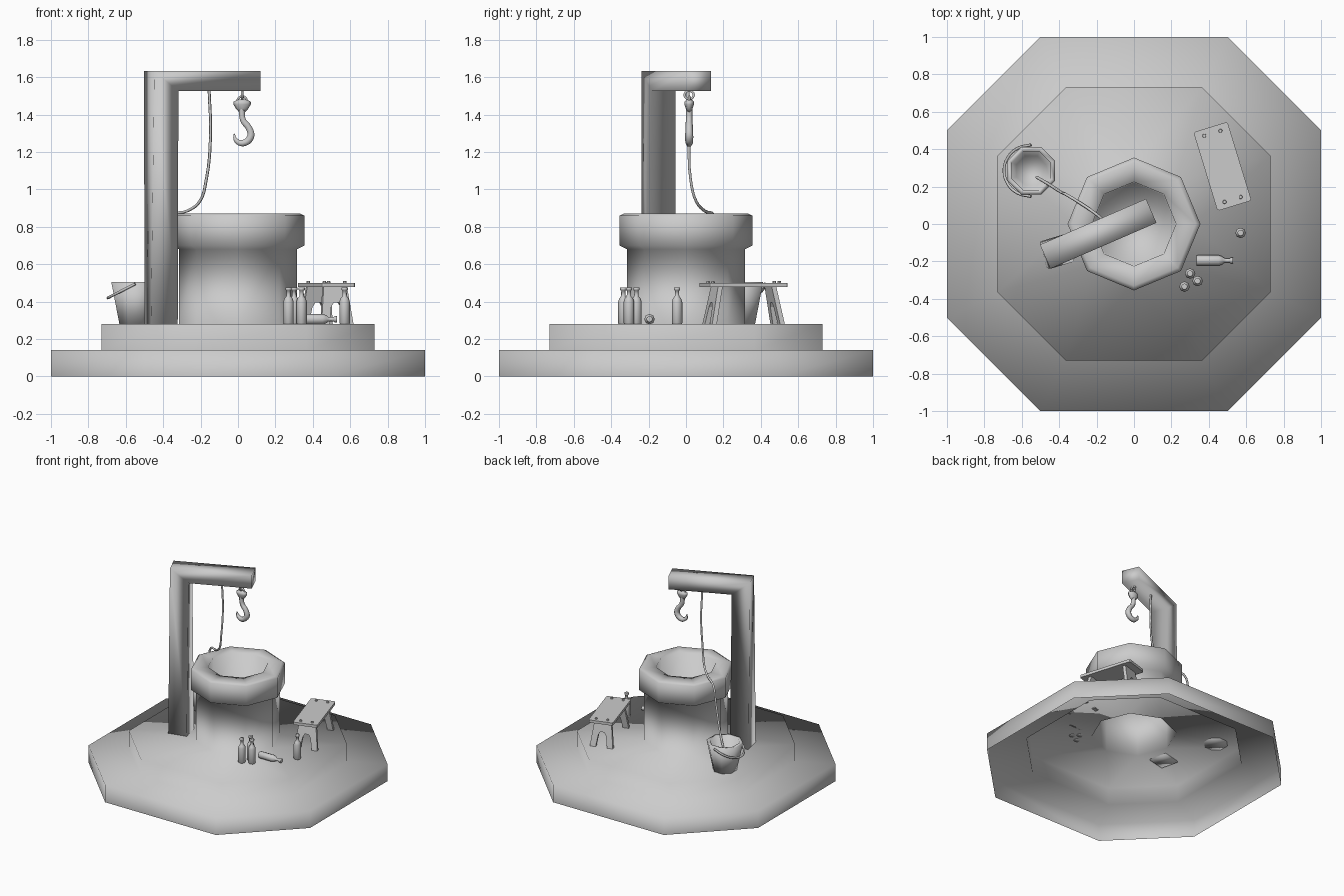
import bpy, bmesh, math
from mathutils import Matrix, Vector

if "Cube" in bpy.data.objects:
    bpy.data.objects.remove(bpy.data.objects["Cube"], do_unlink=True)

stone = bpy.data.materials.new("plain_grey")
stone.use_nodes = True
GREY = (0.6, 0.6, 0.6, 1)
stone.diffuse_color = GREY
stone.node_tree.nodes["Principled BSDF"].inputs["Base Color"].default_value = GREY


def finish(name, bm, matrix=Matrix(), smooth=True, fix_normals=True):
    """Turn a bmesh into a named, shaded object."""
    if fix_normals:
        bmesh.ops.recalc_face_normals(bm, faces=bm.faces)
    bm.transform(matrix)
    for f in bm.faces:
        f.smooth = smooth
    mesh = bpy.data.meshes.new(name)
    bm.to_mesh(mesh)
    bm.free()
    mesh.materials.append(stone)
    obj = bpy.data.objects.new(name, mesh)
    bpy.context.collection.objects.link(obj)
    return obj


def circle(r, z, sides=8, turn=0.0):
    step = math.tau / sides
    return [(r * math.cos(i * step + turn), r * math.sin(i * step + turn), z) for i in range(sides)]


def skin(name, rings, cap_start=False, matrix=Matrix()):
    """Join rings of points with quads and close the last ring."""
    bm = bmesh.new()
    loops = [[bm.verts.new(p) for p in ring] for ring in rings]
    n = len(loops[0])
    for a, b in zip(loops, loops[1:]):
        for i in range(n):
            j = (i + 1) % n
            bm.faces.new((a[i], a[j], b[j], b[i]))
    bm.faces.new(loops[-1])
    if cap_start:
        bm.faces.new(loops[0][::-1])
    return finish(name, bm, matrix, fix_normals=False)


def prism(bm, outline, depth, place):
    """Extrude an (x, z) outline along y, centred, then move it into place."""
    front = [bm.verts.new(place @ Vector((x, -depth / 2, z))) for x, z in outline]
    back = [bm.verts.new(place @ Vector((x, depth / 2, z))) for x, z in outline]
    bm.faces.new(front)
    bm.faces.new(back[::-1])
    for i in range(len(front)):
        j = (i + 1) % len(front)
        bm.faces.new((front[i], back[i], back[j], front[j]))


def tube(name, points, radius, taper=None, closed=False):
    """Round tube through the points, as a mesh."""
    data = bpy.data.curves.new(name, "CURVE")
    data.dimensions = "3D"
    data.bevel_depth = radius
    data.bevel_resolution = 1
    data.resolution_u = 4
    data.use_fill_caps = True
    spline = data.splines.new("BEZIER")
    spline.bezier_points.add(len(points) - 1)
    spline.use_cyclic_u = closed
    for i, (bp, p) in enumerate(zip(spline.bezier_points, points)):
        bp.co = p
        bp.handle_left_type = bp.handle_right_type = "AUTO"
        bp.radius = taper[i] if taper else 1
    data.materials.append(stone)
    obj = bpy.data.objects.new(name, data)
    bpy.context.collection.objects.link(obj)
    bpy.ops.object.select_all(action="DESELECT")
    obj.select_set(True)
    bpy.context.view_layer.objects.active = obj
    bpy.ops.object.convert(target="MESH")
    for f in obj.data.polygons:
        f.use_smooth = True


# Stepped platform and well, one open-bottomed skin
def step_ring(r, z):
    h = r / 2
    return [(x, y, z) for x, y in ((r, h), (h, r), (-h, r), (-r, h),
                                   (-r, -h), (-h, -r), (h, -r), (r, -h))]


well = [(0.315, 0.28), (0.315, 0.68), (0.355, 0.70), (0.355, 0.86), (0.33, 0.872), (0.225, 0.872), (0.22, 0.6)]
skin("platform_and_well",
     [step_ring(1, 0), step_ring(1, 0.14), step_ring(0.73, 0.14), step_ring(0.73, 0.28)]
     + [circle(r, z) for r, z in well])

# Leaning crane post with its arm, twisted a little at the foot
bm = bmesh.new()
prism(bm, [(0, 0.27), (0.14, 0.27), (0.14, 1.525), (0.618, 1.525), (0.618, 1.632), (0, 1.632)], 0.14, Matrix())
foot = [v for v in bm.verts if v.co.z < 0.3]
axis = Matrix.Translation((-0.07, 0, 0))
bmesh.ops.rotate(bm, verts=foot, cent=(0.07, 0, 0), matrix=Matrix.Rotation(math.radians(-10), 3, "Z"))
bmesh.ops.scale(bm, verts=foot, vec=(1.05, 1.05, 1), space=axis)
finish("crane_post", bm, Matrix.Translation((-0.475, -0.175, 0)) @ Matrix.Rotation(math.radians(23.4), 4, "Z"))

# Hook hanging from the arm
HX, HY = 0.022, 0.017
for name, z, across in (("upper_ring", 1.505, True), ("lower_ring", 1.475, False)):
    ring = []
    for i in range(8):
        a = i * math.tau / 8
        s = 0.024 * math.cos(a)
        ring.append((HX + (0 if across else s), HY + (s if across else 0), z + 0.022 * math.sin(a)))
    tube(name, ring, 0.007, closed=True)
skin("hook_collar",
     [circle(r, z) for r, z in ((0.018, 1.415), (0.032, 1.43), (0.047, 1.455), (0.047, 1.468), (0.025, 1.48))],
     True, Matrix.Translation((HX, HY, 0)) @ Matrix.Diagonal((1, 0.55, 1, 1)))
hook = [(0.02, 1.43), (0.027, 1.37), (0.06, 1.325), (0.067, 1.28), (0.025, 1.247), (-0.01, 1.262), (-0.022, 1.297)]
tube("hook", [(x, HY, z) for x, z in hook], 0.02, [0.9, 0.9, 1, 1.1, 1, 0.7, 0.2])

# Rope from the arm, over the rim and into the bucket
tube("rope", [(-0.155, 0.01, 1.54), (-0.147, 0.015, 1.29), (-0.17, 0.025, 1.05), (-0.205, 0.055, 0.935),
              (-0.27, 0.1, 0.885), (-0.35, 0.15, 0.86), (-0.39, 0.17, 0.72), (-0.46, 0.215, 0.52),
              (-0.52, 0.25, 0.4)], 0.008)

# Bucket with its fallen handle
BX, BY = -0.55, 0.285
skin("bucket", [circle(r, z, 8, math.pi / 8)
                for r, z in ((0.09, 0.275), (0.138, 0.505), (0.112, 0.505), (0.085, 0.32))],
     True, Matrix.Translation((BX, BY, 0)))
handle = []
for i in range(7):
    a = math.radians(90 + 30 * i)
    handle.append((BX + 0.145 * math.cos(a), BY + 0.138 * math.sin(a), 0.495 + 0.075 * math.cos(a)))
tube("bucket_handle", handle, 0.008)

# Bench: plank, pegs and two splayed leg boards with an arch between the feet
bench = Matrix.Translation((0.473, 0.308, 0)) @ Matrix.Rotation(math.radians(17), 4, "Z")
bm = bmesh.new()
corner = 0.012
w, l = 0.095, 0.22
plank = bmesh.ops.create_cube(bm, size=1, matrix=Matrix.Translation((0, 0, 0.489)) @ Matrix.Diagonal((2 * w, 2 * l, 0.022, 1)))
upright = [e for e in bm.edges if abs(e.verts[0].co.z - e.verts[1].co.z) > 0.01]
bmesh.ops.bevel(bm, geom=upright, offset=corner, segments=2, affect="EDGES", profile=0.5)
for sx in (-1, 1):
    for sy in (-1, 1):
        bmesh.ops.create_cone(bm, cap_ends=True, segments=8, radius1=0.011, radius2=0.009, depth=0.012,
                              matrix=Matrix.Translation((sx * 0.045, sy * 0.185, 0.504)))
half = [(0.065, 0.48), (0.09, 0.275), (0.045, 0.275), (0.03, 0.37), (0.015, 0.395)]
board = half + [(-x, z) for x, z in reversed(half)]
for s in (-1, 1):
    shear = Matrix.Translation((0, s * 0.15, 0))
    shear[1][2] = -s * 0.2
    shear[1][3] = s * (0.15 + 0.2 * 0.48)
    prism(bm, board, 0.026, shear)
finish("bench", bm, bench, smooth=False)

# Bottles: four standing, one on its side
bottle = [(0.024, 0), (0.028, 0.006), (0.028, 0.12), (0.022, 0.138), (0.012, 0.15),
          (0.011, 0.18), (0.017, 0.183), (0.017, 0.197), (0.01, 0.197)]


def add_bottle(name, matrix):
    skin(name, [circle(r, z) for r, z in bottle], True, matrix)


for i, (x, y) in enumerate([(0.30, -0.265), (0.34, -0.305), (0.27, -0.335), (0.57, -0.048)]):
    add_bottle(f"standing_bottle_{i + 1}", Matrix.Translation((x, y, 0.279)))
add_bottle("lying_bottle", Matrix.Translation((0.333, -0.195, 0.306)) @ Matrix.Rotation(math.pi / 2, 4, "Y"))
